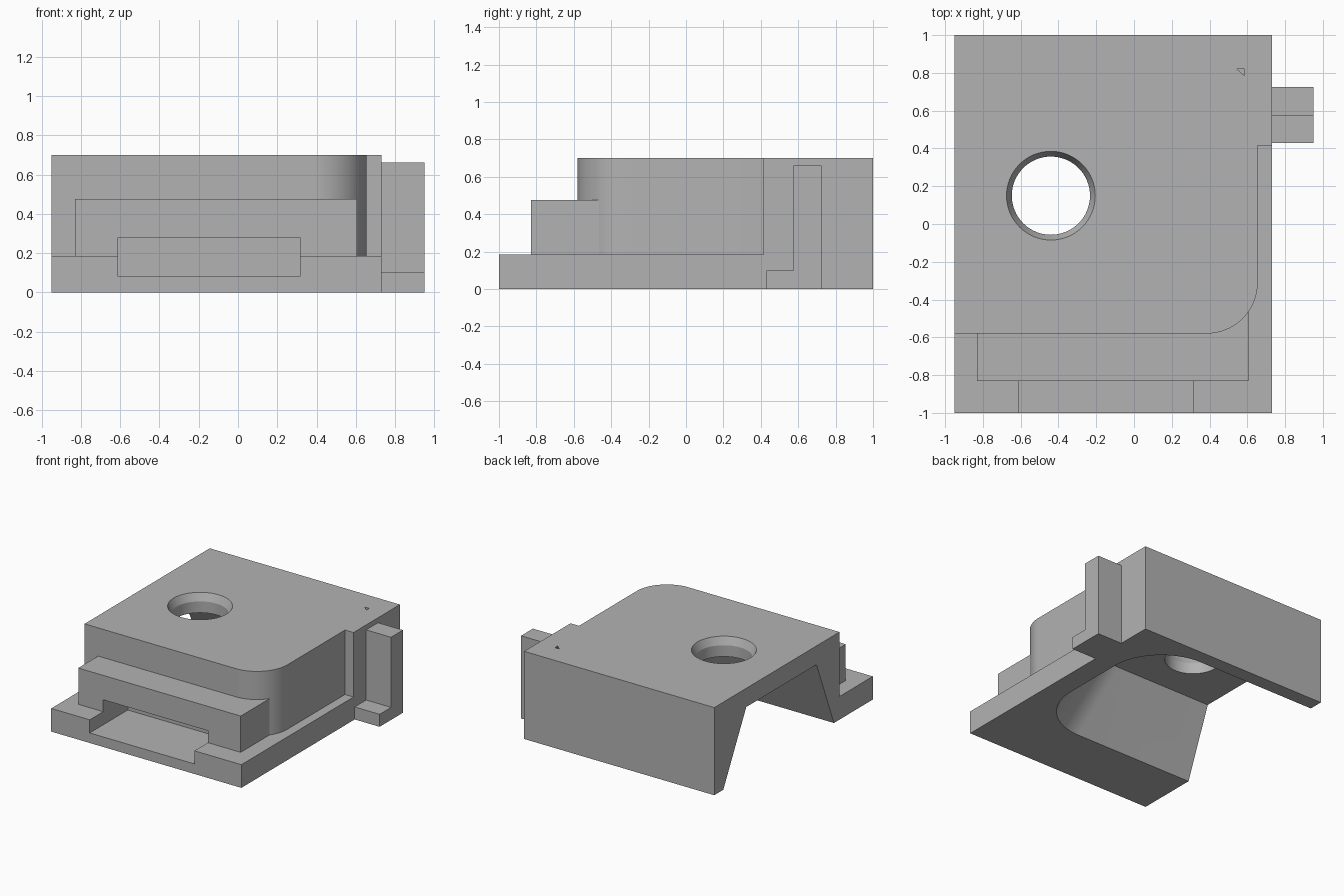
import bpy, bmesh, math
from math import cos, sin, pi

cube = bpy.data.objects.get("Cube")
if cube:
    bpy.data.objects.remove(cube, do_unlink=True)

grey = bpy.data.materials.new("grey plastic")
grey.use_nodes = True
colour = (0.45, 0.45, 0.45, 1)
grey.diffuse_color = colour
grey.node_tree.nodes["Principled BSDF"].inputs["Base Color"].default_value = colour


def loft(name, rings):
    """Closed solid through rings of equal point count, from bottom to top."""
    bm = bmesh.new()
    loops = [[bm.verts.new(p) for p in ring] for ring in rings]
    n = len(loops[0])
    for a, b in zip(loops, loops[1:]):
        for i in range(n):
            j = (i + 1) % n
            bm.faces.new((a[i], a[j], b[j], b[i]))
    bm.faces.new(loops[0])
    bm.faces.new(loops[-1])
    bmesh.ops.recalc_face_normals(bm, faces=bm.faces)
    mesh = bpy.data.meshes.new(name)
    bm.to_mesh(mesh)
    bm.free()
    mesh.materials.append(grey)
    obj = bpy.data.objects.new(name, mesh)
    bpy.context.collection.objects.link(obj)
    return obj


def prism(name, outline, z0, z1):
    return loft(name, [[(x, y, z) for x, y in outline] for z in (z0, z1)])


def box(name, x0, x1, y0, y1, z0, z1):
    return prism(name, [(x0, y0), (x1, y0), (x1, y1), (x0, y1)], z0, z1)


def arc(cx, cy, r, start, end, steps=20):
    return [(cx + r * cos(start + (end - start) * i / steps),
             cy + r * sin(start + (end - start) * i / steps)) for i in range(steps + 1)]


def combine(target, other, operation):
    mod = target.modifiers.new(operation.lower(), "BOOLEAN")
    mod.operation = operation
    mod.solver = "EXACT"
    mod.object = other
    bpy.context.view_layer.objects.active = target
    bpy.ops.object.modifier_apply(modifier=mod.name)
    bpy.data.objects.remove(other, do_unlink=True)


# Base plate
housing = box("housing", -0.95, 0.73, -1, 1, 0, 0.185)

# Main block with one rounded front corner and a wider rear part
outline = [(-0.95, -0.58)] + arc(0.385, -0.31, 0.27, -pi / 2, 0)
outline += [(0.655, 0.415), (0.73, 0.415), (0.73, 1), (-0.95, 1)]
combine(housing, prism("main_block", outline, 0, 0.7), "UNION")

# Front step, then the side hook with its foot
combine(housing, box("front_step", -0.83, 0.605, -0.83, -0.3, 0.1, 0.475), "UNION")
combine(housing, box("hook_foot", 0.68, 0.95, 0.43, 0.725, 0, 0.1), "UNION")
combine(housing, box("hook_post", 0.68, 0.95, 0.575, 0.725, 0, 0.66), "UNION")


# Tapered hollow underneath, open on one side
def hollow_ring(z):
    t = z / 0.55
    front, back = -0.51 + 0.22 * t, 0.886 - 0.29 * t
    end, r = 0.555 - 0.25 * t, 0.45 - 0.05 * t
    pts = [(-1.1, front)] + arc(end - r, front + r, r, -pi / 2, 0)
    pts += arc(end - r, back - r, r, 0, pi / 2) + [(-1.1, back)]
    return [(x, y, z) for x, y in pts]


combine(housing, loft("hollow", [hollow_ring(-0.05), hollow_ring(0.55)]), "DIFFERENCE")

# Front slot
combine(housing, box("slot", -0.61, 0.315, -1.1, -0.52, 0.08, 0.28), "DIFFERENCE")

# Round hole with a chamfered rim
rings = []
for z, r in ((0.45, 0.207), (0.64, 0.207), (0.7, 0.235), (0.76, 0.263)):
    rings.append([(x, y, z) for x, y in arc(-0.44, 0.15, r, 0, 2 * pi, 64)[:-1]])
combine(housing, loft("hole", rings), "DIFFERENCE")

# Tiny triangular mark
mark = prism("mark", [(0.545, 0.82), (0.585, 0.785), (0.585, 0.82)], 0.66, 0.75)
combine(housing, mark, "DIFFERENCE")

# Smooth the curves, keep the edges sharp
bpy.ops.object.select_all(action="DESELECT")
housing.select_set(True)
bpy.context.view_layer.objects.active = housing
bpy.ops.object.shade_smooth_by_angle(angle=math.radians(20))
